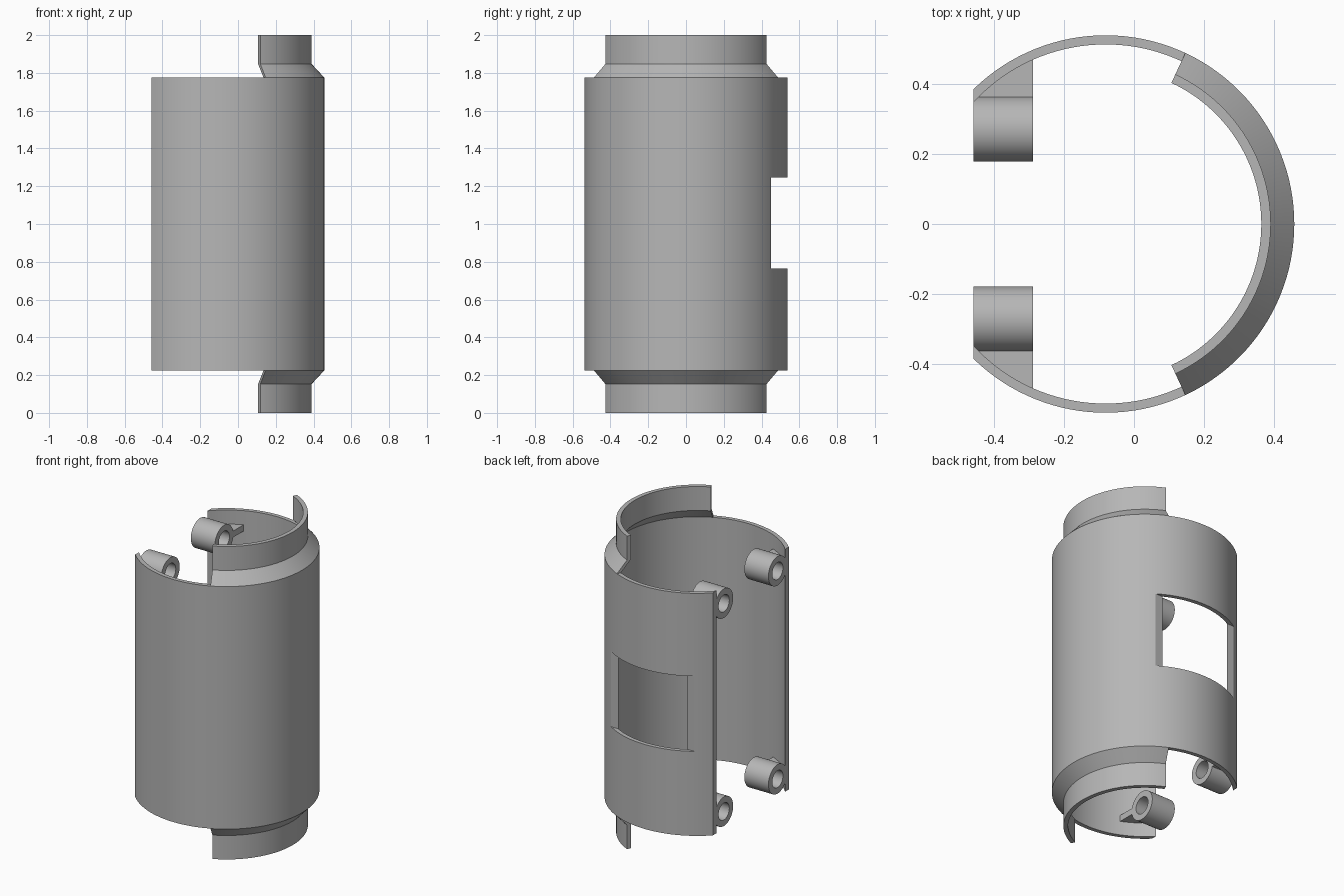
import bpy, bmesh
from math import sin, cos, pi, radians, acos, sqrt

if "Cube" in bpy.data.objects:
    bpy.data.objects.remove(bpy.data.objects["Cube"], do_unlink=True)

AXIS = -0.081            # x of the cylinder axis
R_OUT, R_IN = 0.538, 0.512
CUT_X = -0.458           # flat open side
Z_LOW, Z_HIGH = 0.225, 1.775
BOSS_Y, BOSS_END, BOSS_R, HOLE_R = 0.271, -0.288, 0.093, 0.054

grey = bpy.data.materials.new("plain_grey")
grey.use_nodes = True
colour = (0.47, 0.47, 0.47, 1)
grey.diffuse_color = colour
grey.node_tree.nodes["Principled BSDF"].inputs["Base Color"].default_value = colour


def loft(name, rings, closed=False):
    """Skin a row of equal closed sections; cap the ends unless it loops."""
    bm = bmesh.new()
    rows = [[bm.verts.new(p) for p in ring] for ring in rings]
    pairs = list(zip(rows, rows[1:]))
    if closed:
        pairs.append((rows[-1], rows[0]))
    else:
        bm.faces.new(rows[0])
        bm.faces.new(rows[-1])
    n = len(rows[0])
    for a, b in pairs:
        for i in range(n):
            j = (i + 1) % n
            bm.faces.new((a[i], a[j], b[j], b[i]))
    bmesh.ops.recalc_face_normals(bm, faces=bm.faces)
    mesh = bpy.data.meshes.new(name)
    bm.to_mesh(mesh)
    bm.free()
    mesh.materials.append(grey)
    ob = bpy.data.objects.new(name, mesh)
    bpy.context.collection.objects.link(ob)
    return ob


def select(ob):
    bpy.ops.object.select_all(action='DESELECT')
    ob.select_set(True)
    bpy.context.view_layer.objects.active = ob


def polar(r, a, z):
    return (AXIS + r * cos(a), r * sin(a), z)


# Main shell: thin cylinder wall with a flat open side
steps = 96
a_out = acos((CUT_X - AXIS) / R_OUT)
a_in = acos((CUT_X - AXIS) / R_IN)
rings = []
for i in range(steps + 1):
    t = 2 * i / steps - 1
    rings.append([polar(R_OUT, t * a_out, Z_LOW), polar(R_OUT, t * a_out, Z_HIGH),
                  polar(R_IN, t * a_in, Z_HIGH), polar(R_IN, t * a_in, Z_LOW)])
shell = loft("shell", rings)

# Window cut straight through the back of the wall
cutter = loft("window_cutter", [[(x, 0.45, 0.765), (x, 0.7, 0.765),
                                 (x, 0.7, 1.245), (x, 0.45, 1.245)] for x in (-0.6, 0.6)])
cutter.hide_render = True
cut = shell.modifiers.new("window", 'BOOLEAN')
cut.operation = 'DIFFERENCE'
cut.solver = 'EXACT'
cut.object = cutter
select(shell)
bpy.ops.object.modifier_apply(modifier="window")
bpy.data.objects.remove(cutter, do_unlink=True)

parts = [shell]

# Stepped collars at both ends, each a partial ring
collar_profile = [(R_OUT, Z_HIGH), (0.471, 1.847), (0.471, 2.0),
                  (0.444, 2.0), (0.444, 1.847), (R_IN, Z_HIGH)]
span = radians(65)
for end in ("top", "bottom"):
    rings = []
    for i in range(49):
        a = span * (2 * i / 48 - 1)
        rings.append([polar(r, a, z if end == "top" else 2 - z) for r, z in collar_profile])
    parts.append(loft(end + "_collar", rings))

# Screw bosses with a thin web joining each to the shell
for side, sy in (("back", 1), ("front", -1)):
    for level, zc in (("upper", 1.665), ("lower", 0.335)):
        rings = []
        for i in range(40):
            a = 2 * pi * i / 40
            rings.append([(x, sy * BOSS_Y + r * cos(a), zc + r * sin(a))
                          for x, r in ((CUT_X, BOSS_R), (BOSS_END, BOSS_R),
                                       (BOSS_END, HOLE_R), (CUT_X, HOLE_R))])
        parts.append(loft(f"{side}_{level}_boss", rings, closed=True))

        rings = []
        for i in range(9):
            x = CUT_X + (BOSS_END - CUT_X) * i / 8
            wall_y = sqrt((R_IN + 0.006) ** 2 - (x - AXIS) ** 2)
            rings.append([(x, sy * y, zc + dz) for y, dz in
                          ((0.34, -0.02), (wall_y, -0.02), (wall_y, 0.02), (0.34, 0.02))])
        parts.append(loft(f"{side}_{level}_web", rings))

for ob in parts:
    select(ob)
    bpy.ops.object.shade_smooth_by_angle(angle=radians(30))
